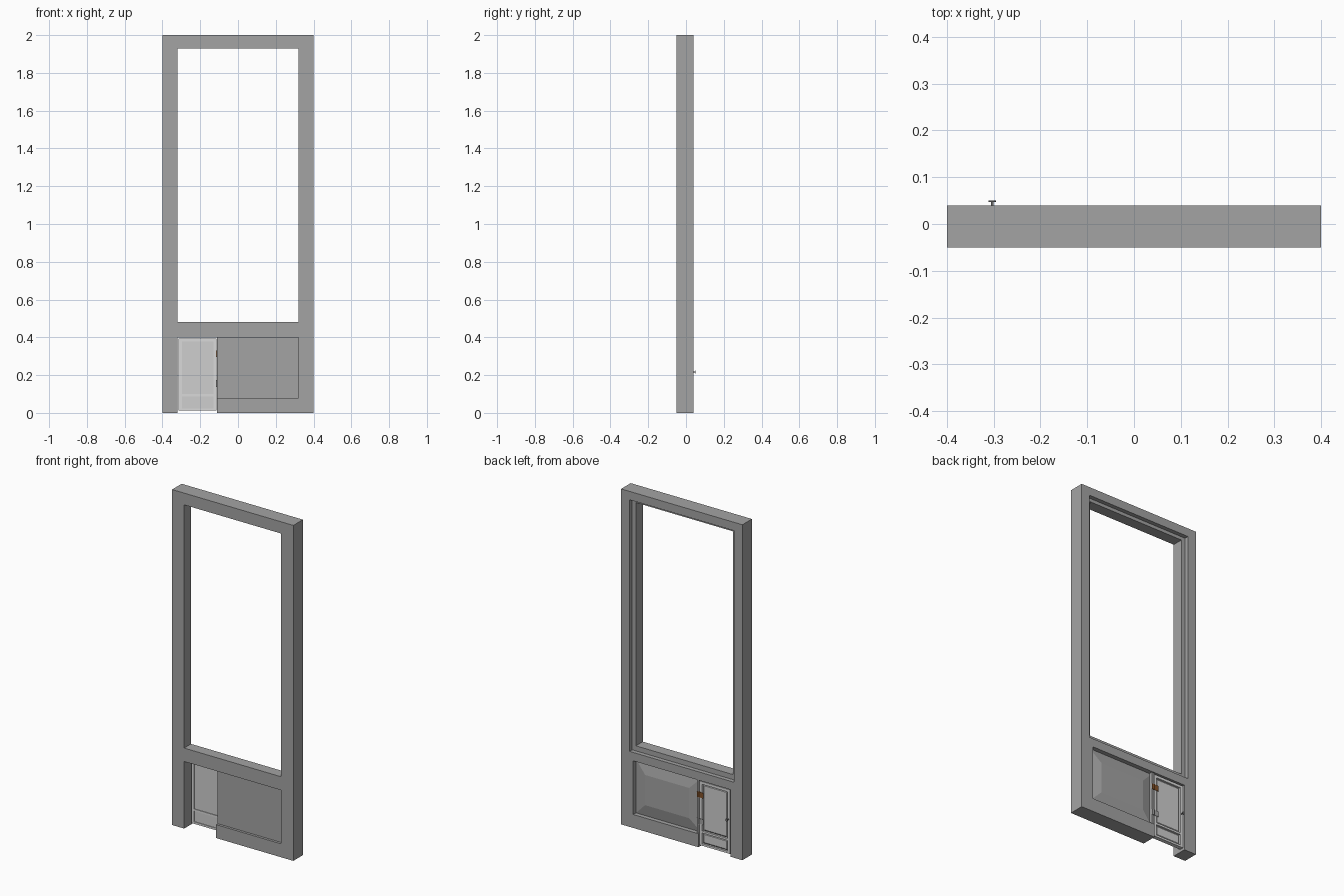
import bpy, bmesh
from mathutils import Vector

cube = bpy.data.objects.get("Cube")
if cube:
    bpy.data.objects.remove(cube, do_unlink=True)


def material(name, color):
    m = bpy.data.materials.new(name)
    m.use_nodes = True
    m.diffuse_color = (*color, 1)
    m.node_tree.nodes["Principled BSDF"].inputs["Base Color"].default_value = (*color, 1)
    return m


STONE = material("frame grey", (0.37, 0.37, 0.37))
LIGHT = material("door trim light grey", (0.70, 0.70, 0.70))
PANEL = material("door panel grey", (0.62, 0.62, 0.62))
BROWN = material("hinge brown", (0.22, 0.08, 0.02))
METAL = material("dark metal", (0.16, 0.16, 0.16))


def add_object(name, bm, mat):
    bmesh.ops.recalc_face_normals(bm, faces=bm.faces)
    mesh = bpy.data.meshes.new(name)
    bm.to_mesh(mesh)
    bm.free()
    mesh.materials.append(mat)
    obj = bpy.data.objects.new(name, mesh)
    bpy.context.collection.objects.link(obj)
    return obj


def box(name, x, y, z, mat):
    """Box from (min, max) ranges on each axis."""
    bm = bmesh.new()
    bmesh.ops.create_cube(bm, size=1)
    for v in bm.verts:
        v.co = Vector([r[0] if c < 0 else r[1] for c, r in zip(v.co, (x, y, z))])
    return add_object(name, bm, mat)


def loft(name, x, z, steps, mat):
    """Rectangular panel through (y, inset) steps, capped at both ends."""
    bm = bmesh.new()
    rings = []
    for y, i in steps:
        x0, x1, z0, z1 = x[0] + i, x[1] - i, z[0] + i, z[1] - i
        rings.append([bm.verts.new((a, y, b)) for a, b in ((x0, z0), (x1, z0), (x1, z1), (x0, z1))])
    for a, b in zip(rings, rings[1:]):
        for k in range(4):
            n = (k + 1) % 4
            bm.faces.new((a[k], a[n], b[n], b[k]))
    bm.faces.new(rings[0])
    bm.faces.new(rings[-1])
    return add_object(name, bm, mat)


def cylinder(name, center, radius, length, axis, mat):
    bm = bmesh.new()
    bmesh.ops.create_cone(bm, cap_ends=True, segments=12, radius1=radius, radius2=radius, depth=length)
    turn = Vector((0, 0, 1)).rotation_difference(Vector(axis))
    for v in bm.verts:
        v.co = turn @ v.co + Vector(center)
    for f in bm.faces:
        f.smooth = len(f.verts) == 4
    return add_object(name, bm, mat)


def cut(obj, x, y, z):
    cutter = box("cutter", x, y, z, STONE)
    cutter.hide_render = True
    mod = obj.modifiers.new("opening", 'BOOLEAN')
    mod.operation, mod.solver, mod.object = 'DIFFERENCE', 'EXACT', cutter
    bpy.context.view_layer.objects.active = obj
    bpy.ops.object.modifier_apply(modifier=mod.name)
    bpy.data.objects.remove(cutter, do_unlink=True)


# Outer frame with window, rear rebate, panel opening and door opening
THROUGH = (-0.1, 0.1)
frame = box("wall_frame", (-0.4, 0.4), (-0.05, 0.04), (0, 2), STONE)
cut(frame, (-0.32, 0.32), THROUGH, (0.48, 1.93))
cut(frame, (-0.345, 0.345), (0.015, 0.1), (0.45, 1.95))
cut(frame, (-0.32, 0.32), THROUGH, (0.08, 0.4))
cut(frame, (-0.32, -0.11), THROUGH, (-0.1, 0.2))

# Lower panel: flat at the front, raised field at the back
loft("lower_panel", (-0.11, 0.32), (0.08, 0.4),
     [(-0.035, 0), (0.014, 0), (0.028, 0.07)], STONE)
box("door_jamb", (-0.11, -0.096), (0, 0.034), (0.08, 0.4), STONE)

# Door: stiles, rails and two sunk panels
DOOR_Y = (0.01, 0.034)
LEFT, RIGHT = (-0.315, -0.297), (-0.13, -0.114)
for side, x in (("right", LEFT), ("left", RIGHT)):
    box(f"door_{side}_stile", x, DOOR_Y, (0.012, 0.394), LIGHT)
for part, z in (("bottom", (0.012, 0.024)), ("middle", (0.088, 0.1)), ("top", (0.378, 0.394))):
    box(f"door_{part}_rail", (LEFT[1], RIGHT[0]), DOOR_Y, z, LIGHT)
for part, z in (("lower", (0.024, 0.088)), ("upper", (0.1, 0.378))):
    loft(f"door_{part}_panel", (LEFT[1], RIGHT[0]), z,
         [(0.014, 0), (0.023, 0), (0.029, 0.008)], PANEL)

# Hinges on the back of the door
for part, z, mat in (("upper", 0.313, BROWN), ("lower", 0.155, STONE)):
    box(f"{part}_hinge_plate", (-0.14, -0.097), (0.034, 0.037), (z - 0.016, z + 0.016), mat)
    cylinder(f"{part}_hinge_barrel", (-0.112, 0.035, z), 0.004, 0.036, (0, 0, 1),
             BROWN if mat == BROWN else METAL)

# Door knob
cylinder("knob_stem", (-0.303, 0.041, 0.217), 0.003, 0.014, (0, 1, 0), METAL)
cylinder("knob_head", (-0.303, 0.049, 0.217), 0.008, 0.003, (0, 1, 0), METAL)
